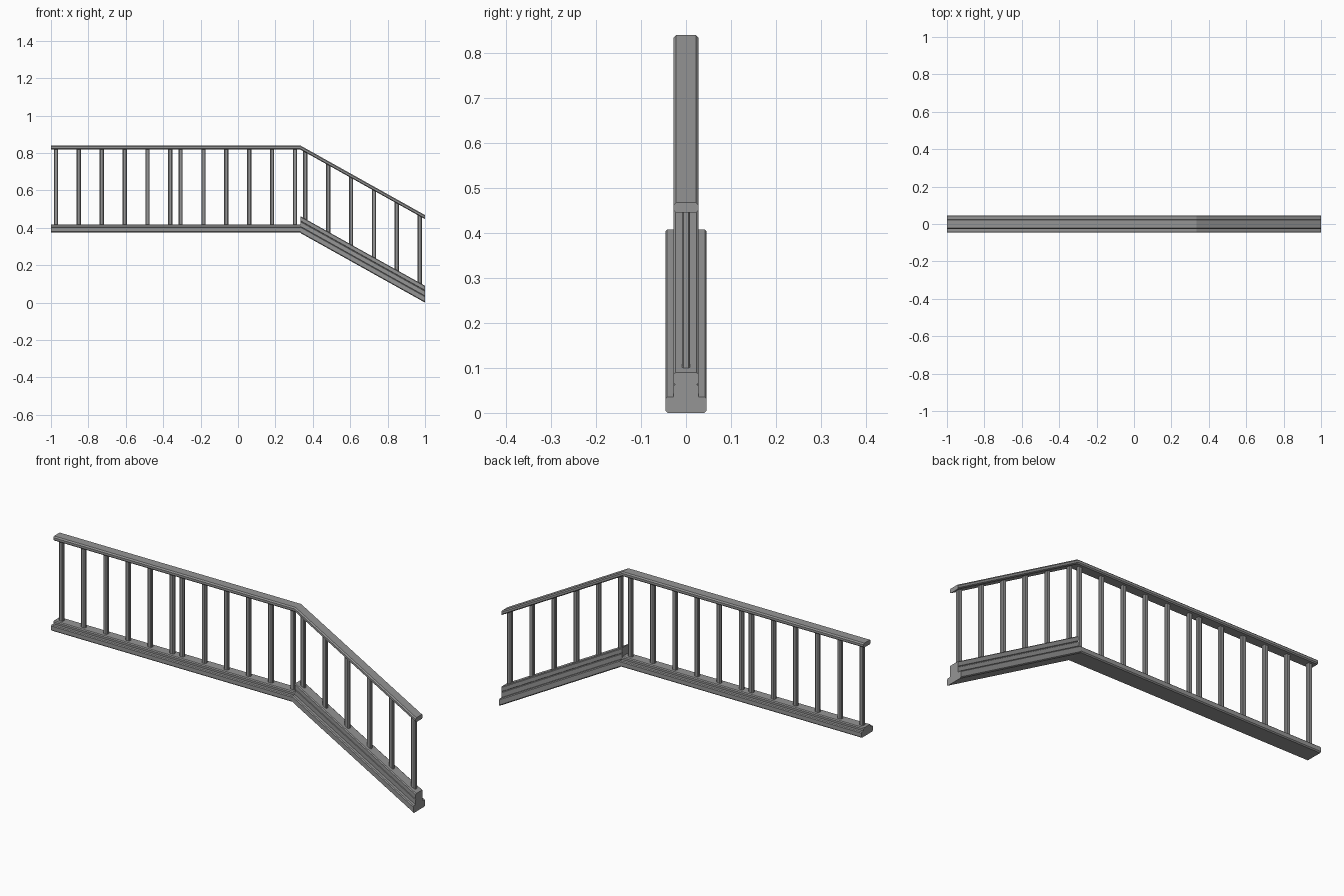
import bpy, bmesh, math

if "Cube" in bpy.data.objects:
    bpy.data.objects.remove(bpy.data.objects["Cube"])

KNEE, SLOPE = 0.333, 0.558   # where the stair run starts, and its pitch

paint = bpy.data.materials.new("dark_grey")
paint.diffuse_color = (0.3, 0.3, 0.3, 1)
paint.use_nodes = True
paint.node_tree.nodes["Principled BSDF"].inputs["Base Color"].default_value = paint.diffuse_color


def drop(x):
    return max(0.0, x - KNEE) * SLOPE


def make_object(name, bm):
    bmesh.ops.recalc_face_normals(bm, faces=bm.faces)
    me = bpy.data.meshes.new(name)
    bm.to_mesh(me)
    bm.free()
    me.materials.append(paint)
    ob = bpy.data.objects.new(name, me)
    bpy.context.collection.objects.link(ob)
    return ob


def sweep(name, half, stations, base):
    """Mirror a half (y, z) profile and sweep it along x with vertical end cuts."""
    profile = half + [(-y, z) for y, z in reversed(half)]
    bm = bmesh.new()
    rings = [[bm.verts.new((x, y, base + z - drop(x))) for y, z in profile]
             for x in stations]
    n = len(profile)
    for a, b in zip(rings, rings[1:]):
        for i in range(n):
            j = (i + 1) % n
            bm.faces.new((a[i], a[j], b[j], b[i]))
    bm.faces.new(rings[0])
    bm.faces.new(rings[-1])
    return make_object(name, bm)


def baluster(name, x, low, high):
    """Chamfered square post whose ends follow the pitch of the rails."""
    r, c = 0.0115, 0.007
    outline = [(r, -c), (r, c), (c, r), (-c, r), (-r, c), (-r, -c), (-c, -r), (c, -r)]
    bm = bmesh.new()
    rings = [[bm.verts.new((x + dx, dy * 0.8, z - drop(x + dx))) for dx, dy in outline]
             for z in (low, high)]
    for i in range(8):
        j = (i + 1) % 8
        bm.faces.new((rings[0][i], rings[0][j], rings[1][j], rings[1][i]))
    for ring in rings:
        bm.faces.new(ring)
    return make_object(name, bm)


# Handrail, mitred at the knee
sweep("handrail", [(0.023, 0.0), (0.028, 0.005), (0.028, 0.016), (0.022, 0.022)],
      [-1, KNEE, 1], 0.818)

# Low base rail of the level run
sweep("level_base_rail",
      [(0.041, 0.0), (0.046, 0.005), (0.046, 0.025), (0.042, 0.029), (0.028, 0.029),
       (0.028, 0.039), (0.023, 0.043)],
      [-1, KNEE], 0.375)

# Taller moulded stringer of the sloping run
sweep("sloping_stringer",
      [(0.041, 0.0), (0.046, 0.005), (0.046, 0.031), (0.042, 0.036), (0.028, 0.036),
       (0.028, 0.060), (0.025, 0.062), (0.025, 0.064), (0.028, 0.066),
       (0.028, 0.086), (0.023, 0.090)],
      [KNEE, 1], 0.372)

# Three panels of six balusters
for panel, (start, foot) in enumerate([(-0.973, 0.415), (-0.307, 0.415), (0.360, 0.458)]):
    for k in range(6):
        baluster(f"baluster_{panel + 1}_{k + 1}", start + k * 0.1223, foot, 0.820)
